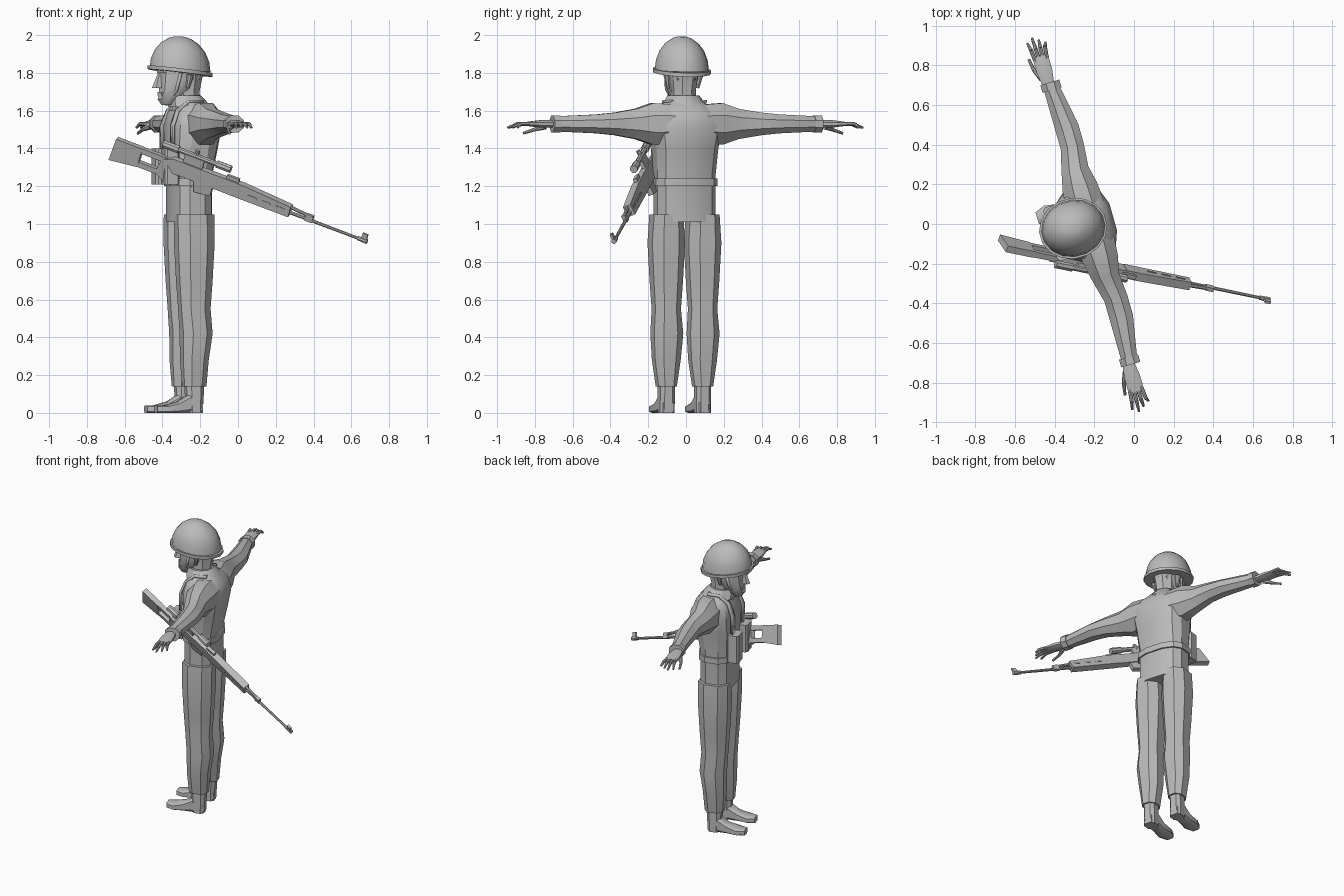
import bpy, bmesh
from math import pi, cos, sin, copysign, radians
from mathutils import Matrix, Vector

cube = bpy.data.objects.get("Cube")
if cube:
    bpy.data.objects.remove(cube)

grey = bpy.data.materials.new("plain_grey")
grey.use_nodes = True
shade = (.5, .5, .5, 1)
grey.diffuse_color = shade
grey.node_tree.nodes["Principled BSDF"].inputs["Base Color"].default_value = shade

# Body frame faces its own -y; rifle frame has x to the muzzle and z to its top
BODY = Matrix.Translation((-.23, 0, 0)) @ Matrix.Rotation(radians(-74), 4, "Z")
aim = Vector((1.35, -.28, -.51)).normalized()
side_axis = Vector((0, -.4, 1)).cross(aim).normalized()
GUN = Matrix((aim, side_axis, aim.cross(side_axis))).transposed().to_4x4()
GUN.translation = (0, -.24, 1.165)
made_parts = []


def finish(name, bm, frame):
    bm.transform(frame)
    bmesh.ops.recalc_face_normals(bm, faces=bm.faces)
    mesh = bpy.data.meshes.new(name)
    bm.to_mesh(mesh)
    bm.free()
    mesh.materials.append(grey)
    part = bpy.data.objects.new(name, mesh)
    bpy.context.collection.objects.link(part)
    made_parts.append(part)
    return part


def loft(name, frame, axis, stations, centre=(0, 0), sides=8, power=1, tilt=0):
    """Skin rings given as (place on axis, centre shift, two radii)."""
    bm = bmesh.new()
    rings = []
    for place, shift, radius_a, radius_b in stations:
        ring = []
        for i in range(sides):
            angle = pi * (i + i + 1) / sides
            p, q = (copysign(abs(f / cos(pi / sides)) ** power, f) for f in (cos(angle), sin(angle)))
            a = centre[0] + radius_a * p + (shift if axis == "x" else 0)
            b = centre[1] + radius_b * q + (0 if axis == "x" else shift)
            point = {"x": (place, a, b), "y": (a, place, b), "z": (a, b, place - tilt * b)}[axis]
            ring.append(bm.verts.new(point))
        rings.append(ring)
    for low, high in zip(rings, rings[1:]):
        for i in range(sides):
            bm.faces.new((low[i - 1], low[i], high[i], high[i - 1]))
    bm.faces.new(rings[0])
    bm.faces.new(rings[-1])
    return finish(name, bm, frame)


def rod(name, frame, start, end, radius_start, radius_end):
    start, end = Vector(start), Vector(end)
    turn = (end - start).to_track_quat("Z", "Y").to_matrix().to_4x4()
    bm = bmesh.new()
    bmesh.ops.create_cone(bm, cap_ends=True, segments=8, radius1=radius_start, radius2=radius_end,
                          depth=(end - start).length, matrix=Matrix.Translation((start + end) / 2) @ turn)
    return finish(name, bm, frame)


def plate(name, outline, thickness, offset=0):
    """Rifle part: a side outline given evenly spread thickness."""
    bm = bmesh.new()
    face = bm.faces.new([bm.verts.new((x, offset - thickness / 2, z)) for x, z in outline])
    grown = bmesh.ops.extrude_face_region(bm, geom=[face])["geom"]
    verts = [item for item in grown if isinstance(item, bmesh.types.BMVert)]
    bmesh.ops.translate(bm, vec=(0, thickness, 0), verts=verts)
    return finish(name, bm, GUN)


def block(name, back, front, bottom, top, thickness, offset=0):
    outline = [(back, bottom), (front, bottom), (front, top), (back, top)]
    return plate(name, outline, thickness, offset)


def strap(name, frame, path, width):
    bm = bmesh.new()
    rows = [[bm.verts.new((x + edge * width / 2, y, z)) for edge in (-1, 1)] for x, y, z in path]
    for low, high in zip(rows, rows[1:]):
        bm.faces.new((low[0], low[1], high[1], high[0]))
    part = finish(name, bm, frame)
    thickness = part.modifiers.new("thickness", "SOLIDIFY")
    thickness.thickness = .015
    thickness.offset = 0


# Jacket, belt and collar
loft("jacket", BODY, "z", [
    (1.01, -.03, .16, .11), (1.26, -.03, .16, .11), (1.4, -.02, .17, .13), (1.52, -.01, .19, .14),
    (1.59, -.01, .17, .12), (1.63, -.02, .12, .09), (1.66, -.04, .08, .08)], sides=12, power=.75)
loft("belt", BODY, "z", [(z, -.03, .17, .12) for z in (1.2, 1.24)], sides=12, power=.75)
loft("collar", BODY, "z", [(1.62, -.03, .12, .11), (1.65, -.04, .1, .1), (1.68, -.05, .08, .08)], sides=10)

# Neck, head and face
loft("neck", BODY, "z", [(1.6, -.05, .07, .08), (1.7, -.05, .06, .07), (1.8, -.05, .07, .09)])
loft("head", BODY, "z", [
    (1.63, -.15, .03, .03), (1.66, -.14, .05, .06), (1.71, -.1, .07, .09),
    (1.77, -.08, .08, .11), (1.9, -.08, .08, .1)], sides=10)
loft("nose", BODY, "z", [(1.72, -.2, .02, .03), (1.8, -.19, .01, .01)], sides=6)
loft("mouth", BODY, "z", [(z, -.18, .03, .02) for z in (1.68, 1.7)], sides=6)
loft("brow", BODY, "z", [(z, -.18, .06, .02) for z in (1.8, 1.82)])

# Domed helmet with a flared rim, raised at the front
dome = [(1.81 + .18 * sin(a), -.08, .14 * cos(a), .16 * cos(a)) for a in (0, .3, .6, .9, 1.2, 1.4)]
loft("helmet", BODY, "z", dome, sides=16, tilt=.06)
loft("helmet_rim", BODY, "z", [(z, -.08, .15, .17) for z in (1.79, 1.81)], sides=16, tilt=.12)

for sign, word in ((1, "left"), (-1, "right")):
    half = BODY @ Matrix.Scale(sign, 4, (1, 0, 0))
    # Ear and chin strap
    rod(word + "_ear", half, (.08, -.06, 1.72), (.09, -.05, 1.79), .01, .02)
    strap(word + "_chin_strap", half, [(.08, -.1, 1.8), (.07, -.12, 1.71), (.01, -.16, 1.63)], .02)
    # Sleeve and cuff
    arm_centre = (0, 1.53)
    loft(word + "_sleeve", half, "x", [
        (.06, .01, .1, .1), (.19, .01, .09, .11), (.28, .01, .07, .08),
        (.4, .03, .06, .06), (.5, .03, .06, .05), (.72, .01, .04, .04)], arm_centre)
    loft(word + "_cuff", half, "x", [(x, .01, .05, .045) for x in (.7, .74)], arm_centre)
    # Hand with spread fingers and a lowered thumb
    loft(word + "_palm", half, "x", [(.73, 0, .03, .02), (.8, 0, .04, .02), (.88, 0, .04, .01)], arm_centre)
    for finger in range(4):
        spread = (finger - 1.5) * .02
        knuckle = Vector((.92, spread * 1.2, 1.53))
        tip = Vector((.98 - .02 * abs(finger - 1), spread * 1.5, 1.51))
        rod(f"{word}_finger_base_{finger}", half, (.86, spread, 1.53), knuckle, .01, .01)
        rod(f"{word}_finger_tip_{finger}", half, knuckle, tip, .01, .006)
    rod(word + "_thumb_base", half, (.77, -.02, 1.52), (.82, -.05, 1.5), .02, .01)
    rod(word + "_thumb_tip", half, (.82, -.05, 1.5), (.88, -.06, 1.48), .01, .007)
    # Trouser leg, gathered at the hem
    loft(word + "_trouser_leg", half, "z", [
        (.14, 0, .05, .06), (.28, 0, .07, .07), (.42, .01, .08, .08), (.55, 0, .07, .08),
        (.7, 0, .08, .09), (.9, 0, .09, .1), (1.05, 0, .08, .1)], (.1, -.03), power=.85)
    # Ankle and foot with a flat sole
    loft(word + "_ankle", half, "z", [(0, 0, .04, .04), (.16, 0, .04, .05)], (.1, -.03), power=.7)
    loft(word + "_foot", half, "y", [
        (y, height, width, height) for y, width, height in
        ((.01, .03, .03), (-.06, .04, .05), (-.12, .04, .03), (-.19, .05, .02), (-.24, .03, .02))],
        (.1, 0), power=.5)
    # Chest webbing
    strap(word + "_shoulder_strap", half, [
        (.1, -.15, 1.4), (.1, -.15, 1.52), (.09, -.12, 1.6), (.09, -.06, 1.65), (.09, .02, 1.65)], .04)
    loft(word + "_chest_pouch", half, "z", [(z, 0, .05, .04) for z in (1.21, 1.4)], (.09, -.16), power=.4)

# Rifle stock: solid butt, two bars around an opening, and the grip
plate("stock_butt", [(-.72, -.08), (-.56, -.06), (-.56, .05), (-.71, .05)], .035)
block("stock_upper_bar", -.57, -.42, .02, .05, .03)
block("stock_lower_bar", -.57, -.42, -.06, -.03, .03)
plate("rifle_grip", [(-.46, -.05), (-.4, -.09), (-.36, -.09), (-.35, .05), (-.44, .05)], .034)

# Receiver, magazine and trigger
plate("receiver", [(-.43, -.02), (-.05, -.02), (-.05, .06), (-.38, .06), (-.43, .04)], .04)
plate("magazine", [(-.25, -.01), (-.23, -.08), (-.14, -.07), (-.14, -.01)], .03)
block("trigger_guard", -.36, -.25, -.06, -.05, .02)
block("trigger", -.31, -.3, -.05, -.01, .01)

# Handguard with raised side ribs, gas tube, barrel and sights
plate("handguard", [(-.06, -.02), (.3, -.02), (.3, .04), (.02, .06), (-.06, .06)], .044)
for rib in range(3):
    start = .06 + rib * .08
    block(f"handguard_rib_{rib}", start, start + .05, .01, .02, .05)
rod("gas_tube", GUN, (.3, 0, .03), (.41, 0, .02), .01, .01)
block("gas_block", .39, .43, -.01, .03, .02)
rod("barrel", GUN, (.28, 0, 0), (.72, 0, 0), .01, .008)
rod("muzzle", GUN, (.69, 0, 0), (.745, 0, 0), .012, .014)
block("front_sight", .71, .74, 0, .04, .014)
block("rear_sight", -.08, -.01, .05, .08, .02)

# Scope with eyepiece, front bell, dial and mount
scope_height = .115
for name, back, front, radius in (("eyepiece", -.46, -.37, .022), ("scope_tube", -.38, -.14, .015),
                                  ("scope_bell", -.15, -.07, .021)):
    rod(name, GUN, (back, 0, scope_height), (front, 0, scope_height), radius, radius)
block("scope_mount", -.33, -.22, .05, .11, .02)
rod("scope_dial", GUN, (-.27, 0, .11), (-.27, 0, .15), .014, .012)

# Soft shading over gentle bends, crisp on edges
bpy.ops.object.select_all(action="DESELECT")
for part in made_parts:
    part.select_set(True)
bpy.context.view_layer.objects.active = made_parts[0]
bpy.ops.object.shade_smooth_by_angle(angle=radians(32))
